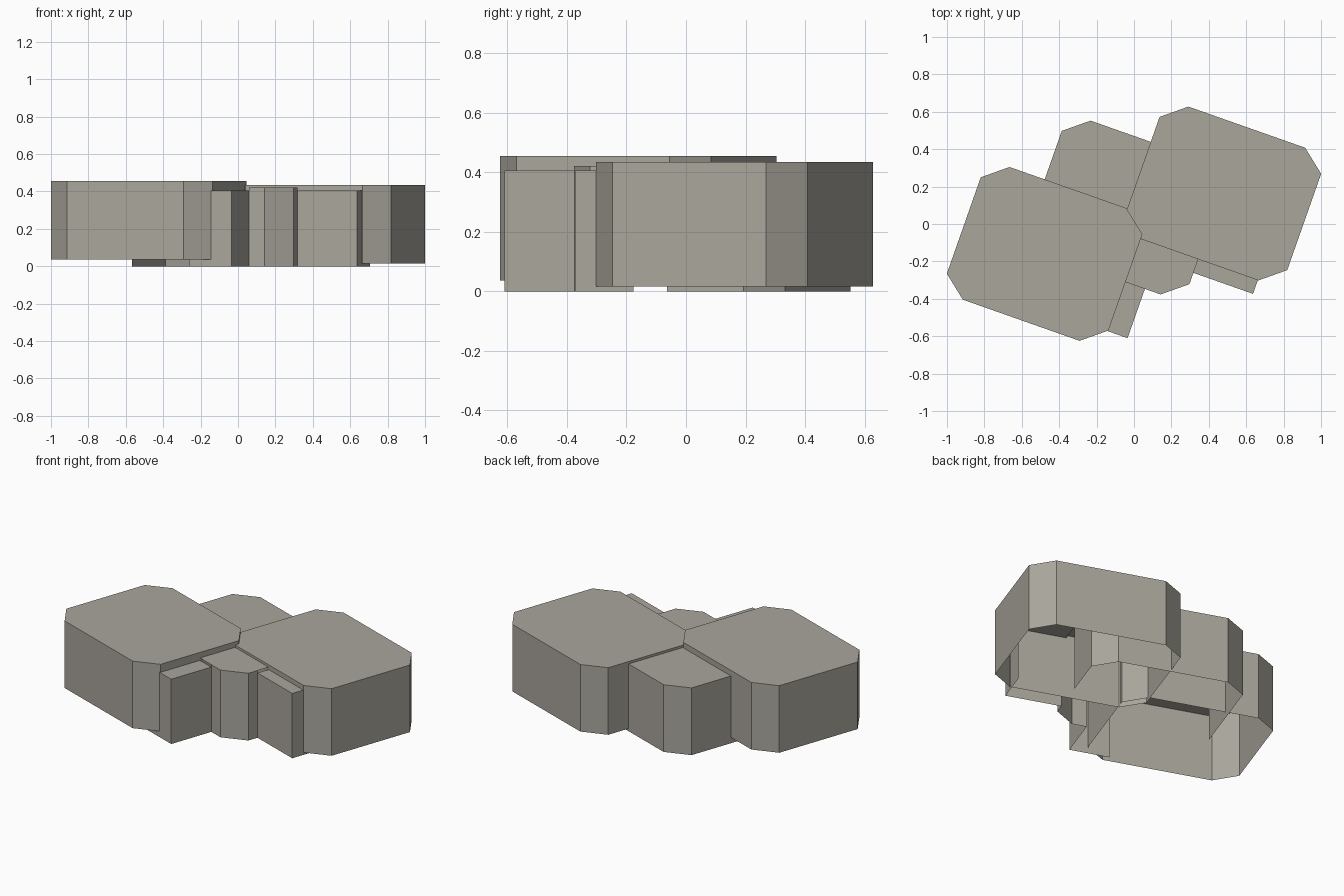
import bpy, math

cube = bpy.data.objects.get("Cube")
if cube:
    bpy.data.objects.remove(cube, do_unlink=True)

grey = bpy.data.materials.new("warm_grey")
grey.use_nodes = True
colour = (0.40, 0.38, 0.335, 1)
grey.diffuse_color = colour
grey.node_tree.nodes["Principled BSDF"].inputs["Base Color"].default_value = colour

TURN = math.radians(-19.4)      # whole plan is turned on the ground
HU, HV = 0.458, 0.376           # half sizes of a block
CU, CV = 0.127, 0.103           # corner cuts


def shell(name, centre, outline, bottom, top, paths):
    """Roof face with open-bottomed walls along the given paths."""
    verts = [(u, v, top) for u, v in outline]
    faces = [list(range(len(outline)))]
    for path in paths:
        for (u0, v0), (u1, v1) in zip(path, path[1:]):
            n = len(verts)
            verts += [(u0, v0, bottom), (u1, v1, bottom), (u1, v1, top), (u0, v0, top)]
            faces.append([n, n + 1, n + 2, n + 3])
    mesh = bpy.data.meshes.new(name)
    mesh.from_pydata(verts, [], faces)
    mesh.materials.append(grey)
    obj = bpy.data.objects.new(name, mesh)
    obj.location = (*centre, 0)
    obj.rotation_euler.z = TURN
    bpy.context.collection.objects.link(obj)
    return obj


# Counter-clockwise octagon, starting at the front end of the +u side
octagon = [(HU, CV - HV), (HU, HV - CV), (HU - CU, HV), (CU - HU, HV),
           (-HU, HV - CV), (-HU, CV - HV), (CU - HU, -HV), (HU - CU, -HV)]
ring = octagon + octagon[:1]

# Two raised main blocks
shell("right_block", (-0.478, -0.16), octagon, 0.036, 0.455, [ring])
shell("left_block", (0.478, 0.163), octagon, 0.016, 0.435, [ring])

# Central block, its walls open where the wings join
core = (-0.045, 0.088)
WING_U, WING_V = 0.242, -0.209
shell("central_block", core, octagon, 0, 0.42, [
    [(HU, 0)] + octagon[1:6],
    [(WING_U, -HV), octagon[7], octagon[0], (HU, WING_V)],
])

# Low wings reaching out of the central block
END_U, END_V = 0.796, -0.655
shell("side_wing", core, [(HU, WING_V), (END_U, WING_V), (END_U, 0), (HU, 0)],
      0, 0.405, [[(HU, WING_V), (END_U, WING_V), (END_U, 0)]])
shell("front_wing", core, [(0, END_V), (WING_U, END_V), (WING_U, -HV), (0, -HV)],
      0, 0.405, [[(0, END_V), (WING_U, END_V), (WING_U, -HV)]])
